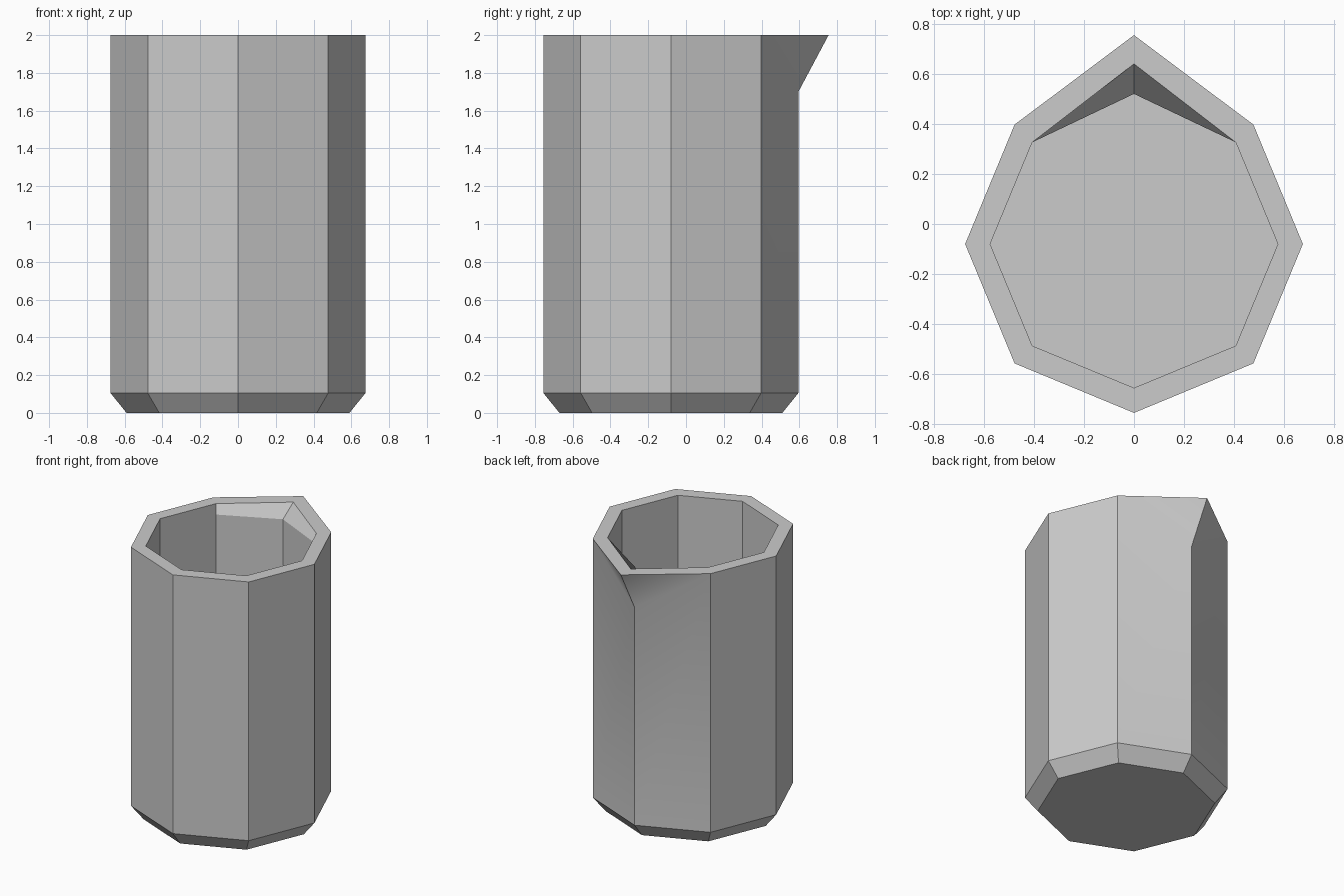
import bpy, bmesh, math

SIDES = 8
CENTRE_Y = -0.08
BACK = 2          # index of the corner that faces +y

cube = bpy.data.objects.get("Cube")
if cube:
    bpy.data.objects.remove(cube, do_unlink=True)

grey = bpy.data.materials.new("plain grey")
grey.use_nodes = True
colour = (0.6, 0.6, 0.6, 1)
grey.diffuse_color = colour
grey.node_tree.nodes["Principled BSDF"].inputs["Base Color"].default_value = colour

bm = bmesh.new()


def ring(radius, z, back_y=None, back_z=None):
    """Octagon of vertices, with an optional moved back corner."""
    verts = []
    for i in range(SIDES):
        a = math.tau * i / SIDES
        verts.append(bm.verts.new((radius * math.cos(a),
                                   CENTRE_Y + radius * math.sin(a), z)))
    if back_y is not None:
        verts[BACK].co.y = back_y
    if back_z is not None:
        verts[BACK].co.z = back_z
    return verts


def bridge(low, high):
    for i in range(SIDES):
        j = (i + 1) % SIDES
        bm.faces.new((low[i], low[j], high[j], high[i]))


# Outer shell: chamfered foot, then straight walls
foot = ring(0.59, 0)
base = ring(0.675, 0.105)
rim = ring(0.675, 2, back_y=0.755)
bm.faces.new(reversed(foot))
bridge(foot, base)

# Walls, with the spout fold below the back corner
fold = bm.verts.new((0, 0.595, 1.7))
for i in range(SIDES):
    j = (i + 1) % SIDES
    if BACK in (i, j):
        low_i, low_j = base[i], base[j]
        top_i = fold if i == BACK else rim[i]
        top_j = fold if j == BACK else rim[j]
        bm.faces.new((low_i, low_j, top_j, top_i))
        bm.faces.new((top_i, top_j, rim[BACK]))
    else:
        bm.faces.new((base[i], base[j], rim[j], rim[i]))

# Rim and hollow inside
lip = ring(0.575, 2, back_y=0.64)
throat = ring(0.575, 1.92, back_y=0.52)
floor = ring(0.575, 0.105, back_y=0.52)
bridge(rim, lip)
bridge(lip, throat)
bridge(throat, floor)
bm.faces.new(floor)

bmesh.ops.recalc_face_normals(bm, faces=bm.faces)
mesh = bpy.data.meshes.new("beaker")
bm.to_mesh(mesh)
bm.free()
mesh.materials.append(grey)
beaker = bpy.data.objects.new("beaker", mesh)
bpy.context.collection.objects.link(beaker)

# Soft fold at the spout, hard edges elsewhere
bpy.ops.object.select_all(action="DESELECT")
beaker.select_set(True)
bpy.context.view_layer.objects.active = beaker
bpy.ops.object.shade_smooth_by_angle(angle=math.radians(30))
